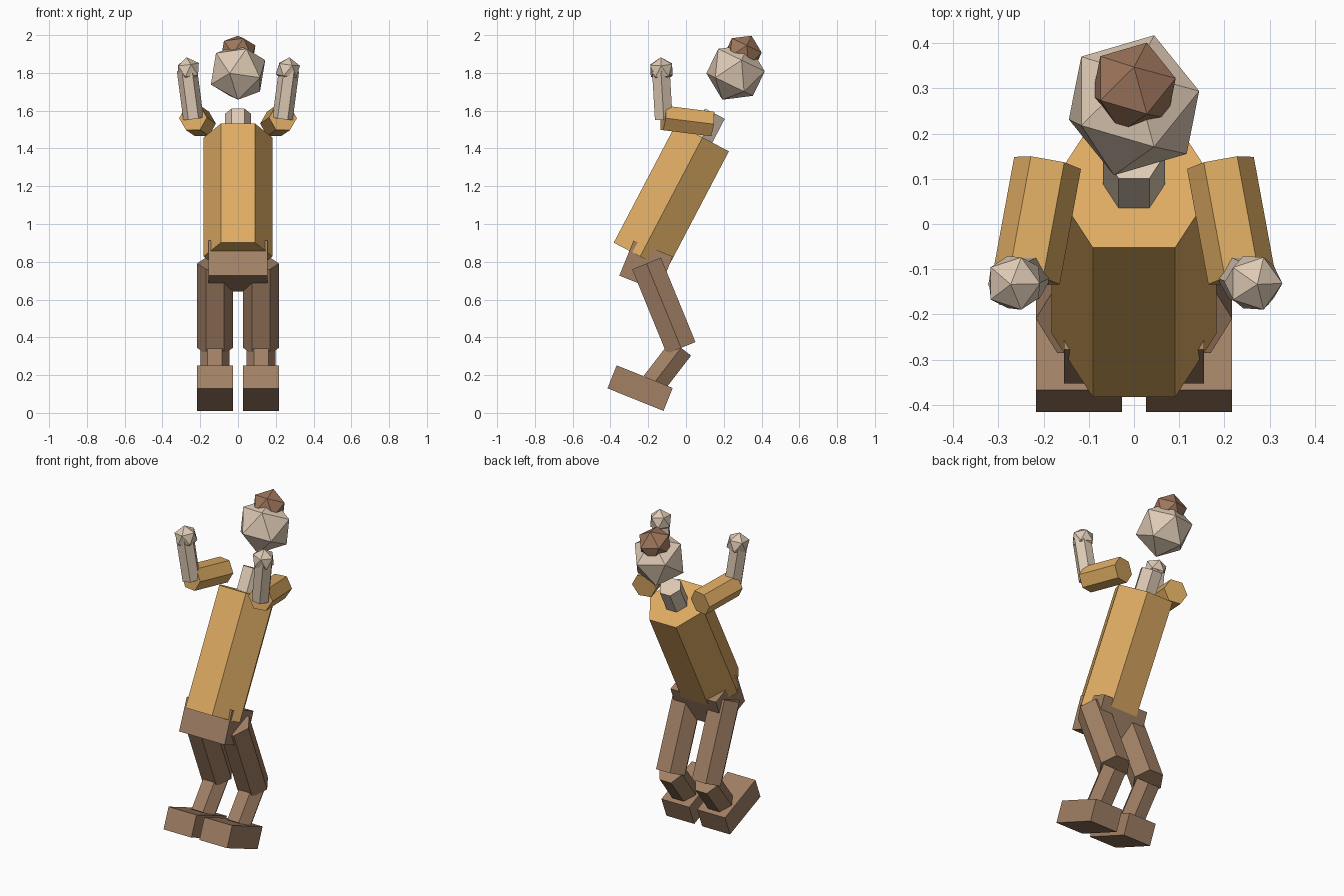
import bpy, bmesh, math
from mathutils import Matrix, Vector

cube = bpy.data.objects.get("Cube")
if cube:
    bpy.data.objects.remove(cube)


def material(name, rgb):
    mat = bpy.data.materials.new(name)
    mat.use_nodes = True
    mat.diffuse_color = (*rgb, 1)
    mat.node_tree.nodes["Principled BSDF"].inputs["Base Color"].default_value = (*rgb, 1)
    return mat


YELLOW = material("mustard_cloth", (0.73, 0.41, 0.125))
SKIN = material("pale_skin", (0.73, 0.59, 0.46))
BROWN = material("brown_cloth", (0.36, 0.216, 0.13))
HAIR = material("brown_hair", (0.34, 0.18, 0.105))


def finish(name, bm, matrix, mat):
    bm.transform(matrix)
    bmesh.ops.recalc_face_normals(bm, faces=bm.faces)
    mesh = bpy.data.meshes.new(name)
    bm.to_mesh(mesh)
    bm.free()
    mesh.materials.append(mat)
    obj = bpy.data.objects.new(name, mesh)
    bpy.context.collection.objects.link(obj)
    return obj


def frame(direction, origin):
    """Matrix whose z axis follows direction and whose x axis stays sideways."""
    z = Vector(direction).normalized()
    y = z.cross(Vector((1, 0, 0))).normalized()
    x = y.cross(z)
    rot = Matrix((x, y, z)).transposed().to_4x4()
    return Matrix.Translation(origin) @ rot


def hex_limb(name, start, end, radius, mat):
    start, end = Vector(start), Vector(end)
    axis = end - start
    bm = bmesh.new()
    bmesh.ops.create_cone(bm, cap_ends=True, segments=6, radius1=radius,
                          radius2=radius, depth=axis.length)
    turn = Matrix.Rotation(math.radians(30), 4, "Z")
    return finish(name, bm, frame(axis, (start + end) / 2) @ turn, mat)


def ball(name, centre, radius, up, mat):
    bm = bmesh.new()
    bmesh.ops.create_icosphere(bm, subdivisions=1, radius=radius)
    return finish(name, bm, frame(up, centre), mat)


def box(name, centre, size, tilt, mat):
    bm = bmesh.new()
    bmesh.ops.create_cube(bm, size=1)
    matrix = (Matrix.Translation(centre) @ Matrix.Rotation(math.radians(tilt), 4, "X")
              @ Matrix.Diagonal((*size, 1)))
    return finish(name, bm, matrix, mat)


# Trunk, leaning back
hex_limb("torso", (0, -0.243, 0.828), (0, 0.0875, 1.458), 0.182, YELLOW)
hex_limb("neck", (0, 0.0875, 1.458), (0, 0.153, 1.584), 0.068, SKIN)
box("pelvis", (0, -0.2115, 0.7775), (0.31, 0.224, 0.2), -22, BROWN)

# Head and hair bun
lean = (0, 0.436, 0.9)
ball("head", (0, 0.2625, 1.803), 0.161, lean, SKIN)
ball("hair_bun", (0, 0.302, 1.904), 0.103, lean, HAIR)

# Limbs on both sides
for side, s in (("left", 1), ("right", -1)):
    shoulder = (s * 0.191, 0.135, 1.53)
    elbow = (s * 0.238, -0.12, 1.562)
    wrist = (s * 0.27, -0.133, 1.815)
    hex_limb(side + "_upper_arm", shoulder, elbow, 0.075, YELLOW)
    hex_limb(side + "_forearm", (s * 0.236, -0.118, 1.558), wrist, 0.054, SKIN)
    ball(side + "_hand", (s * 0.264, -0.13, 1.815), 0.068,
         Vector(wrist) - Vector(elbow), SKIN)

    x = s * 0.122
    knee = (x, -0.026, 0.344)
    hex_limb(side + "_thigh", (x, -0.209, 0.791), knee, 0.095, BROWN)
    hex_limb(side + "_shin", knee, (x, -0.17, 0.157), 0.077, BROWN)
    box(side + "_foot", (x, -0.243, 0.131), (0.19, 0.32, 0.131), -22, BROWN)
